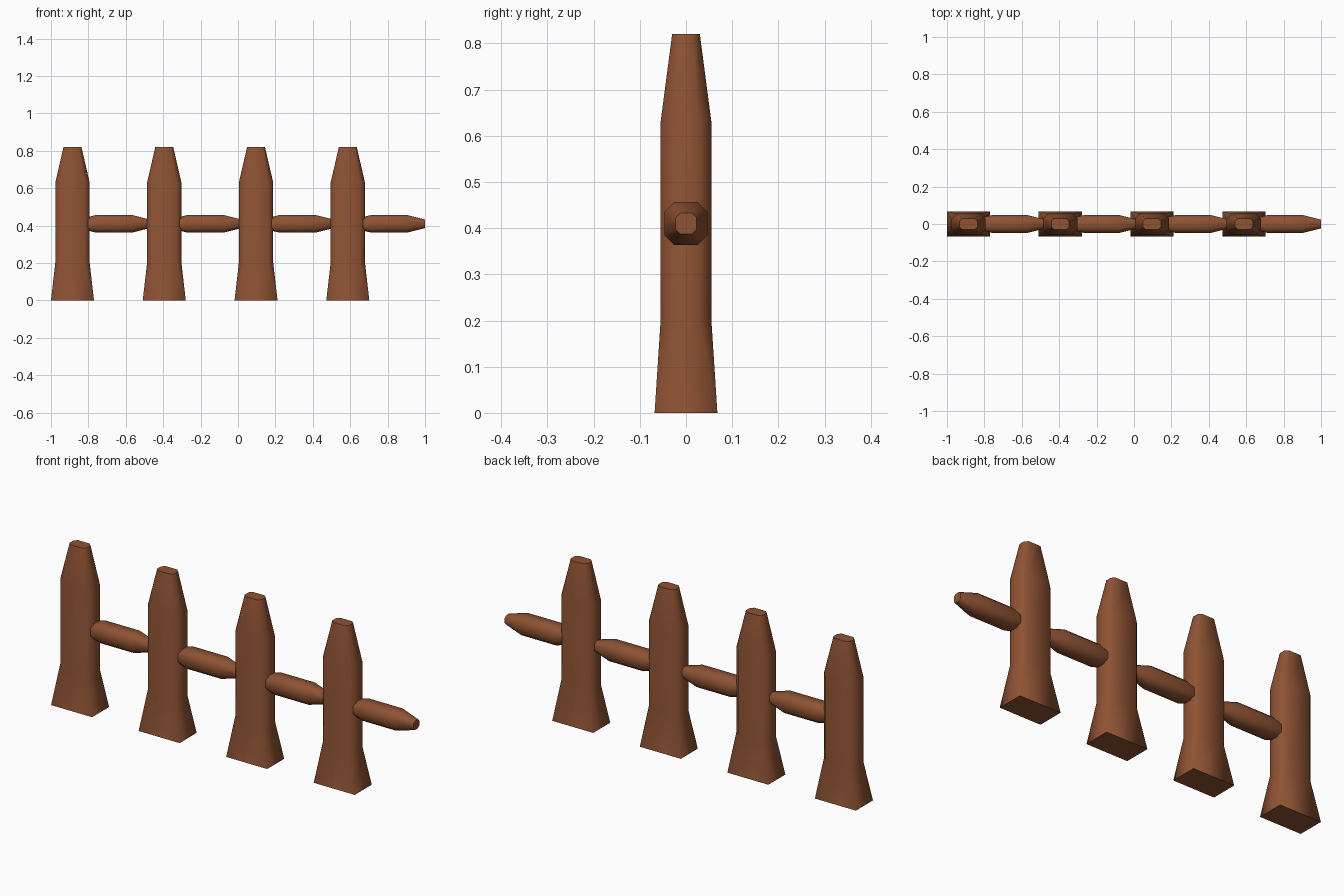
import bpy, bmesh, math

if "Cube" in bpy.data.objects:
    bpy.data.objects.remove(bpy.data.objects["Cube"])

wood = bpy.data.materials.new("brown_wood")
wood.diffuse_color = (0.27, 0.085, 0.033, 1)
wood.use_nodes = True
wood.node_tree.nodes["Principled BSDF"].inputs["Base Color"].default_value = wood.diffuse_color


def octagon(a, b, ca, cb):
    """Rectangle with half sizes a, b and corners cut by ca, cb."""
    return [(a, -b + cb), (a, b - cb), (a - ca, b), (-a + ca, b),
            (-a, b - cb), (-a, -b + cb), (-a + ca, -b), (a - ca, -b)]


def loft(name, rings):
    """Closed skin through eight-sided rings."""
    bm = bmesh.new()
    loops = [[bm.verts.new(p) for p in ring] for ring in rings]
    for lo, hi in zip(loops, loops[1:]):
        for i in range(8):
            j = (i + 1) % 8
            bm.faces.new((lo[i], lo[j], hi[j], hi[i]))
    bm.faces.new(loops[0][::-1])
    bm.faces.new(loops[-1])
    bmesh.ops.remove_doubles(bm, verts=bm.verts, dist=1e-5)
    bmesh.ops.recalc_face_normals(bm, faces=bm.faces)
    me = bpy.data.meshes.new(name)
    bm.to_mesh(me)
    bm.free()
    me.materials.append(wood)
    ob = bpy.data.objects.new(name, me)
    bpy.context.collection.objects.link(ob)
    bpy.ops.object.select_all(action='DESELECT')
    ob.select_set(True)
    bpy.context.view_layer.objects.active = ob
    bpy.ops.object.shade_smooth_by_angle(angle=math.radians(50))
    return ob


# height, half width, half depth, corner cut (foot has square corners)
POST = [(0, 0.115, 0.068, 0), (0.2, 0.092, 0.055, 0.028),
        (0.63, 0.092, 0.055, 0.028), (0.82, 0.048, 0.03, 0.015)]
# offset from post centre, radius, corner cut
RAIL = [(0.028, 0.023, 0.011), (0.125, 0.047, 0.022),
        (0.318, 0.047, 0.022), (0.413, 0.023, 0.011)]

for n in range(4):
    cx = -0.885 + 0.4907 * n
    # tapered post with flared foot
    loft(f"post_{n + 1}", [[(cx + x, y, z) for x, y in octagon(w, d, c, c)]
                           for z, w, d, c in POST])
    # rail running to the right of the post
    loft(f"rail_{n + 1}", [[(cx + x, y, 0.41 + z) for y, z in octagon(r, r, c, c)]
                           for x, r, c in RAIL])
